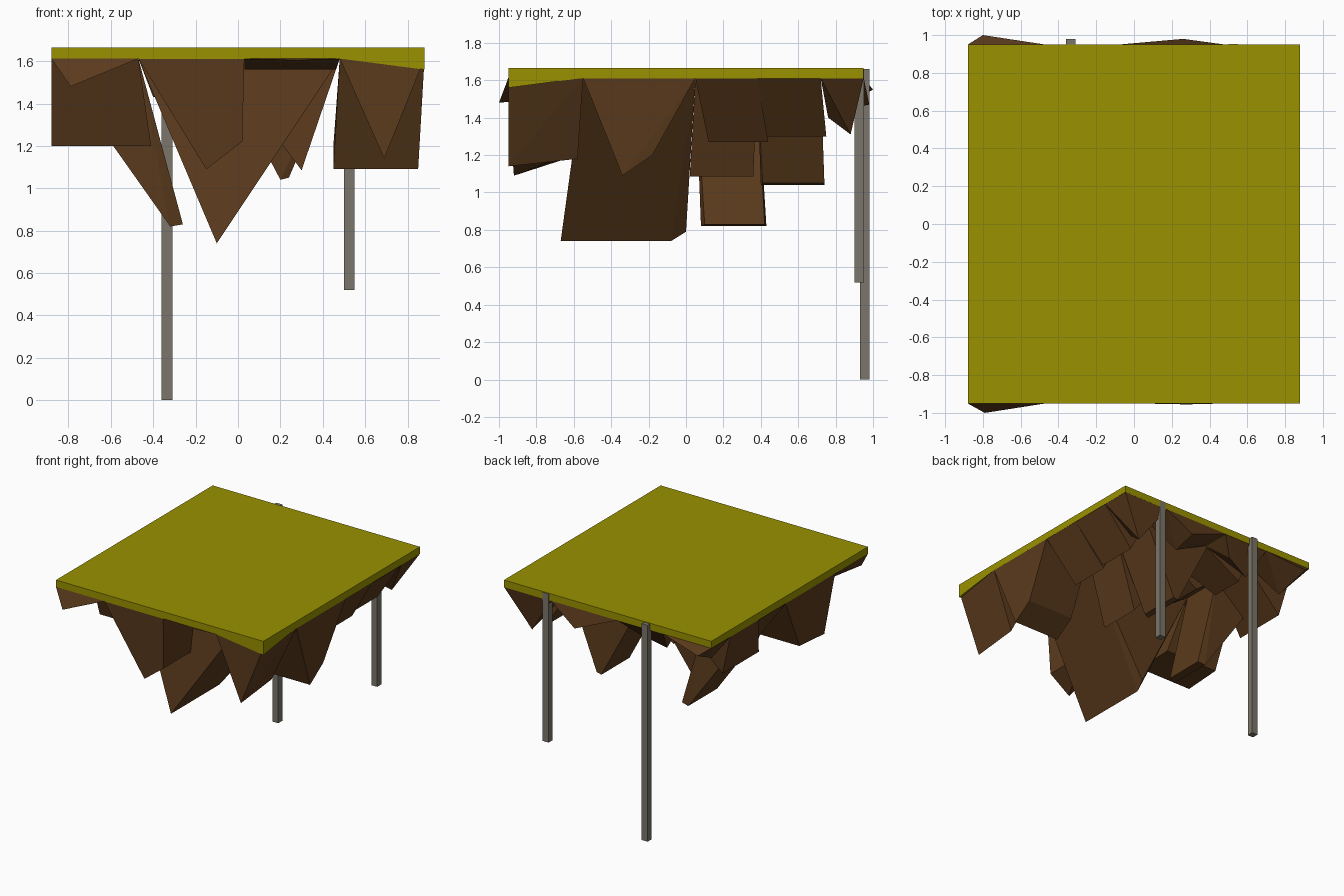
import bpy, bmesh

if "Cube" in bpy.data.objects:
    bpy.data.objects.remove(bpy.data.objects["Cube"])


def material(name, rgb):
    m = bpy.data.materials.new(name)
    m.diffuse_color = (*rgb, 1)
    m.use_nodes = True
    m.node_tree.nodes["Principled BSDF"].inputs["Base Color"].default_value = m.diffuse_color
    return m


GRASS = material("olive grass", (0.32, 0.285, 0.0))
DIRT = material("brown dirt", (0.105, 0.043, 0.012))
STONE = material("grey post", (0.20, 0.18, 0.145))


def hulls(name, groups, mat):
    """One flat-shaded object made of a convex hull per point group."""
    bm = bmesh.new()
    for pts in groups:
        part = bmesh.new()
        for p in pts:
            part.verts.new(p)
        r = bmesh.ops.convex_hull(part, input=part.verts)
        junk = [v for v in r["geom_interior"] if isinstance(v, bmesh.types.BMVert)]
        bmesh.ops.delete(part, geom=junk, context="VERTS")
        bmesh.ops.dissolve_limit(part, angle_limit=0.02, verts=part.verts, edges=part.edges)
        bmesh.ops.recalc_face_normals(part, faces=part.faces)
        tmp = bpy.data.meshes.new("tmp")
        part.to_mesh(tmp)
        part.free()
        bm.from_mesh(tmp)
        bpy.data.meshes.remove(tmp)
    me = bpy.data.meshes.new(name)
    bm.to_mesh(me)
    bm.free()
    me.materials.append(mat)
    bpy.context.collection.objects.link(bpy.data.objects.new(name, me))


def box(x0, x1, y0, y1, z0, z1):
    return [(x, y, z) for x in (x0, x1) for y in (y0, y1) for z in (z0, z1)]


def chunk(x0, x1, y0, y1, *low):
    """Rectangle at the slab's underside tapering to low points."""
    return [(x, y, 1.612) for x in (x0, x1) for y in (y0, y1)] + list(low)


def along_y(x, y0, y1, z):
    return (x, y0, z), (x, y1, z)


def along_x(y, x0, x1, z):
    return (x0, y, z), (x1, y, z)


# Grass slab, with one front corner hanging lower
hulls("grass_slab", [
    box(-.88, .88, -.95, .95, 1.61, 1.665),
    [(.48, -.95, 1.612), (.88, -.55, 1.612), (.88, -.95, 1.612), (.88, -.95, 1.56)],
], GRASS)

# Grid lines of the cells the dirt hangs from
A, B, C, D, E = -.88, -.47, .03, .48, .88
P, Q, R, S, T, U = -.95, -.55, .05, .38, .72, .95

# Front row
hulls("front_dirt", [
    chunk(A, B, P, Q, (-.79, -1.0, 1.48), (-.77, -.56, 1.52)),
    chunk(B, C, P, Q, (-.15, -.92, 1.09), (-.15, -.58, 1.2), *along_y(.02, -.93, -.58, 1.22)),
    chunk(C, D, P, Q, (.28, -.955, 1.605), *along_x(-.62, C, .46, 1.56)),
    chunk(D, E, P, Q, (.69, -.95, 1.14), (.69, -.58, 1.18)),
], DIRT)

# Middle row with the deepest wedge
hulls("middle_dirt", [
    chunk(A, B, Q, R, *along_x(-.42, -.88, -.41, 1.2), *along_x(-.12, -.88, -.42, 1.22)),
    chunk(B, D, Q, R, *along_y(-.1, -.67, -.08, .74), (-.08, 0, .79)),
    chunk(D, E, Q, R, *along_x(-.34, .45, .85, 1.09), *along_x(-.18, .45, .85, 1.2)),
], DIRT)

# Back rows, with a spike leaning inward from the left
hulls("back_dirt", [
    chunk(A, B, R, S, *along_y(-.32, .08, .43, .82), *along_y(-.26, .1, .42, .83)),
    chunk(A, B, S, T, *along_y(-.8, .26, .7, 1.3)),
    chunk(B, -.05, R, S, *along_y(-.28, .1, .38, 1.47)),
    chunk(-.1, D, R, S, *along_y(.3, .02, .36, 1.085)),
    chunk(-.1, D, S, T, *along_y(.2, .4, .74, 1.04), *along_y(.24, .41, .74, 1.05)),
    chunk(B, -.08, S, T, *along_y(-.4, .45, .72, 1.43)),
    chunk(D, E, R, S, *along_y(.66, .12, .44, 1.27)),
    chunk(D, E, S, T, *along_y(.66, .42, .75, 1.3)),
], DIRT)

# Rear edge
hulls("rear_edge_dirt", [
    chunk(A, B, T, U, (-.8, 1.0, 1.55), (-.75, .76, 1.43)),
    chunk(B, -.08, T, U, (-.4, .8, 1.43), (-.2, .85, 1.5)),
    chunk(-.08, D, T, U, (.26, .98, 1.47), (.25, .78, 1.43)),
    chunk(D, E, T, U, (.69, .88, 1.31), (.66, .76, 1.4)),
], DIRT)

# Posts
hulls("long_post", [box(-.36, -.31, .93, .98, 0, 1.66)], STONE)
hulls("short_post", [box(.5, .55, .902, .953, .52, 1.66)], STONE)
